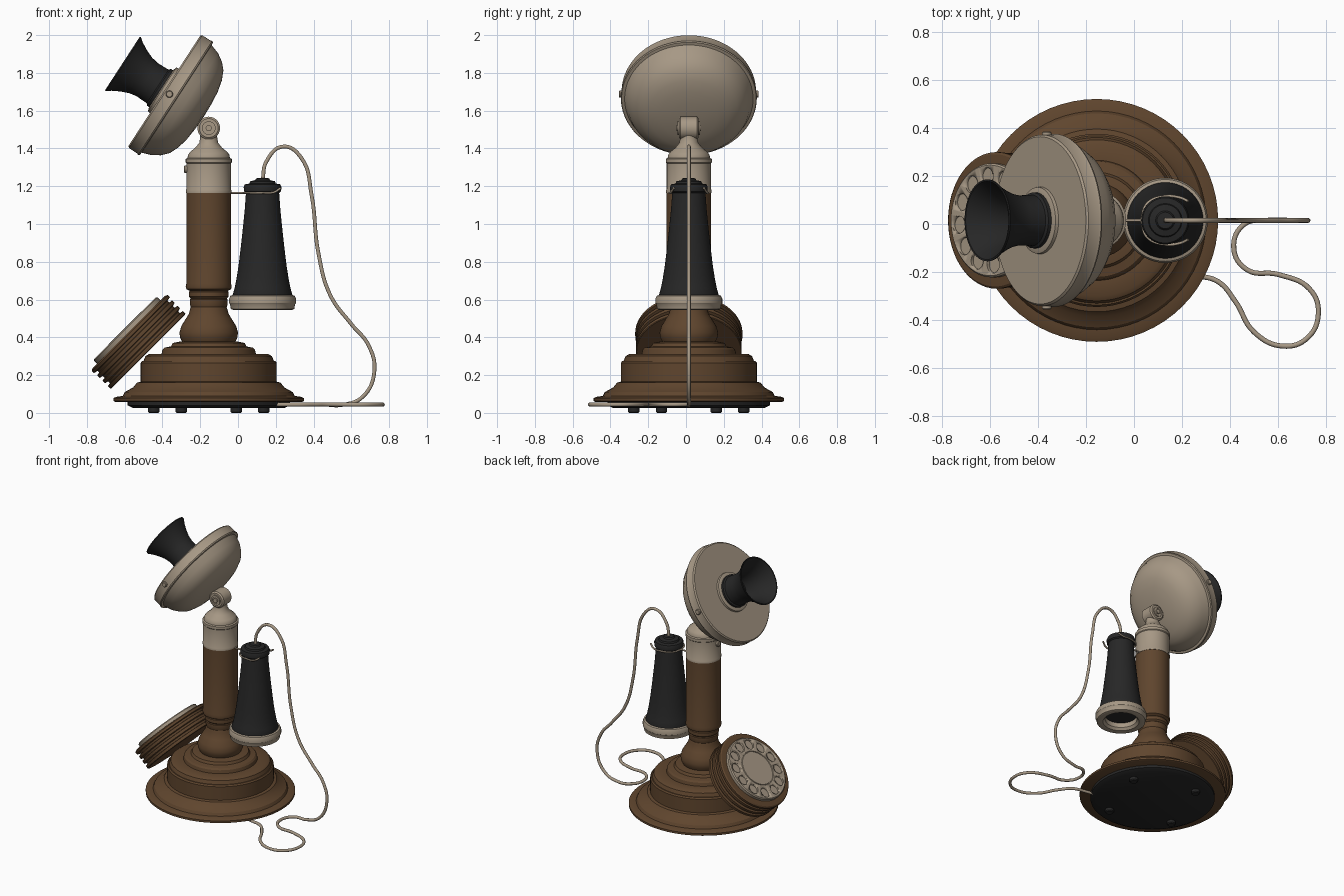
import bpy, bmesh, math
from mathutils import Vector

cube = bpy.data.objects.get("Cube")
if cube:
    bpy.data.objects.remove(cube, do_unlink=True)


def material(name, rgb):
    m = bpy.data.materials.new(name)
    m.use_nodes = True
    m.diffuse_color = (*rgb, 1)
    m.node_tree.nodes["Principled BSDF"].inputs["Base Color"].default_value = (*rgb, 1)
    return m


BROWN = material("brown wood", (0.115, 0.06, 0.027))
BEIGE = material("warm grey metal", (0.385, 0.315, 0.235))
BLACK = material("black shellac", (0.02, 0.02, 0.02))

AX, AY = -0.155, 0.015          # upright axis of the stand
UP = Vector((0, 0, 1))


def finish(name, bm, mat, loc=(0, 0, 0), axis=UP, angle=32):
    """Turn a bmesh into a smooth-shaded object whose z axis points along axis."""
    bmesh.ops.recalc_face_normals(bm, faces=bm.faces)
    me = bpy.data.meshes.new(name)
    bm.to_mesh(me)
    bm.free()
    ob = bpy.data.objects.new(name, me)
    bpy.context.collection.objects.link(ob)
    me.materials.append(mat)
    ob.location = loc
    ob.rotation_euler = Vector(axis).to_track_quat('Z', 'Y').to_euler()
    bpy.ops.object.select_all(action='DESELECT')
    ob.select_set(True)
    bpy.context.view_layer.objects.active = ob
    bpy.ops.object.shade_smooth_by_angle(angle=math.radians(angle))
    return ob


def lathe(name, profile, mat, loc=(AX, AY, 0), axis=UP, steps=64):
    """Spin a (radius, height) profile about the local z axis."""
    bm = bmesh.new()
    vs = [bm.verts.new((r, 0, z)) for r, z in profile]
    es = [bm.edges.new(p) for p in zip(vs, vs[1:])]
    bmesh.ops.spin(bm, geom=vs + es, cent=(0, 0, 0), axis=(0, 0, 1),
                   angle=math.tau, steps=steps, use_merge=True)
    bmesh.ops.remove_doubles(bm, verts=bm.verts, dist=1e-4)
    return finish(name, bm, mat, loc, axis)


def rod(name, r, length, mat, loc, axis, steps=24):
    return lathe(name, [(0, 0), (r, 0), (r, length * .8), (r * .8, length), (0, length)],
                 mat, loc, axis, steps)


def tube(name, points, r, mat):
    """Smooth round tube through points."""
    cu = bpy.data.curves.new(name, 'CURVE')
    cu.dimensions = '3D'
    cu.bevel_depth, cu.bevel_resolution, cu.resolution_u = r, 3, 8
    cu.use_fill_caps = True
    sp = cu.splines.new('BEZIER')
    sp.bezier_points.add(len(points) - 1)
    for bp, p in zip(sp.bezier_points, points):
        bp.co = p
        bp.handle_left_type = bp.handle_right_type = 'AUTO'
    ob = bpy.data.objects.new(name, cu)
    bpy.context.collection.objects.link(ob)
    cu.materials.append(mat)
    return ob


# Underside plate and feet
lathe("bottom_plate", [(0, .025), (.40, .025), (.43, .04), (.43, .065), (0, .065)], BLACK)
for k in range(4):
    a = math.radians(26.5 + 90 * k)
    rod("foot", .03, .03, BLACK, (AX + .325 * math.cos(a), AY + .325 * math.sin(a), .03), -UP)

# Stepped wooden base
lathe("base", [(0, .058), (.495, .058), (.505, .063), (.505, .078), (.49, .085), (.455, .09),
               (.445, .11), (.40, .135), (.38, .16), (.36, .165), (.36, .265), (.352, .275),
               (.345, .275), (.335, .30), (.315, .312), (.25, .312), (.245, .335), (.235, .345),
               (.20, .352), (.19, .37), (.15, .378), (0, .378)], BROWN)

# Turned wooden column
lathe("column", [(0, .37), (.14, .375), (.152, .40), (.155, .425), (.145, .46), (.12, .50),
                 (.105, .525), (.10, .545), (.095, .56), (.10, .575), (.10, .60), (.095, .605),
                 (.105, .615), (.105, .64), (.10, .645), (.118, .655), (.122, .67), (.118, .685),
                 (.118, 1.17), (0, 1.17)], BROWN)

# Metal collar and neck
lathe("collar", [(0, 1.16), (.12, 1.165), (.12, 1.18), (.117, 1.185), (.117, 1.32), (.122, 1.325),
                 (.122, 1.345), (.112, 1.35), (.11, 1.365), (.10, 1.38), (.07, 1.405),
                 (.05, 1.43), (.045, 1.46), (.045, 1.50), (0, 1.50)], BEIGE)
rod("collar_knob", .02, .02, BEIGE, (AX - .11, AY, 1.29), (-1, 0, 0))

# Tilting joint
lathe("joint", [(0, -.052), (.05, -.052), (.06, -.044), (.06, .044), (.05, .052), (0, .052)],
      BEIGE, (AX, AY, 1.508), (0, -1, 0), 40)
for s in (-1, 1):
    lathe("joint_bolt", [(.036, 0), (.036, .01), (.024, .01), (.024, .004), (.016, .004),
                         (.016, .014), (0, .014)], BEIGE, (AX, AY + s * .05, 1.508), (0, s, 0), 24)

# Transmitter head, its axis tilted up towards -x
HEAD = Vector((-.838, 0, .545))
FACE = Vector((-.39, AY, 1.705))
lathe("transmitter_head", [(0, -.25), (.08, -.247), (.15, -.24), (.21, -.226), (.26, -.204),
                           (.295, -.172), (.322, -.13), (.337, -.085), (.34, -.078), (.356, -.076),
                           (.36, -.068), (.356, -.06), (.356, -.008), (.348, 0), (0, 0)],
      BEIGE, FACE, HEAD, 80)
for s in (-1, 1):
    rod("head_screw", .019, .022, BEIGE, FACE - HEAD * .032 + Vector((0, s * .348, 0)), (0, s, 0))
lathe("mouthpiece_flange", [(0, 0), (.14, 0), (.138, .014), (.12, .02), (0, .02)],
      BEIGE, FACE, HEAD)

# Flared hollow mouthpiece
lathe("mouthpiece", [(0, .01), (.116, .01), (.116, .035), (.106, .042), (.104, .11), (.112, .15),
                     (.128, .19), (.152, .235), (.17, .258), (.17, .265), (.163, .264),
                     (.14, .23), (.116, .185), (.10, .14), (.09, .09), (.085, .05), (0, .05)],
      BLACK, FACE, HEAD)

# Ridged dial housing, leaning out to -x
DIAL = Vector((-1, 0, 1)).normalized()
SEAT = Vector((-.475, AY, .325))
ridges = [(0, 0), (.276, 0)]
for z in (0, .04, .08):
    ridges += [(.28, z + .003), (.28, z + .022), (.262, z + .025), (.262, z + .038)]
ridges += [(.284, .122), (.284, .138), (.275, .145), (.24, .147), (0, .147)]
lathe("dial_housing", ridges, BROWN, SEAT, DIAL)

# Dial plate with finger holes
plate = lathe("dial_plate", [(0, .14), (.237, .14), (.237, .168), (.23, .175), (.132, .175),
                             (.13, .170), (.126, .170), (.124, .176), (0, .176)],
              BEIGE, SEAT, DIAL)
bm = bmesh.new()
for k in range(12):
    a = math.tau * k / 12 + .1
    new = bmesh.ops.create_cone(bm, cap_ends=True, segments=24, radius1=.036, radius2=.036, depth=.04)
    bmesh.ops.translate(bm, verts=new["verts"],
                        vec=(.184 * math.cos(a), .184 * math.sin(a), .182))
cutter = finish("finger_hole_cutter", bm, BEIGE, SEAT, DIAL)
cutter.hide_render = True
cutter.hide_set(True)
mod = plate.modifiers.new("finger_holes", 'BOOLEAN')
mod.operation, mod.solver, mod.object = 'DIFFERENCE', 'EXACT', cutter

# Hanging receiver
RX = .13
lathe("receiver_body", [(0, .60), (.155, .60), (.158, .625), (.148, .66), (.138, .71), (.127, .78),
                        (.115, .88), (.104, .98), (.094, 1.08), (.088, 1.165), (.098, 1.172),
                        (.10, 1.195), (.094, 1.21), (.07, 1.214), (.066, 1.226), (.04, 1.232),
                        (.034, 1.242), (0, 1.244)], BLACK, (RX, AY, 0))
lathe("receiver_earpiece", [(.11, .60), (.11, .565), (.125, .548), (.155, .545), (.168, .55),
                            (.172, .575), (.177, .582), (.177, .605), (.17, .62), (.155, .625),
                            (.11, .60)], BEIGE, (RX, AY, 0))

# Hook fork that carries the receiver
tube("hook_stem", [(AX + .1, AY, 1.165), (-.02, AY, 1.165), (.03, AY, 1.165)], .006, BEIGE)
for s in (-1, 1):
    tube("hook_prong", [(.03, AY, 1.165), (.055, AY + s * .07, 1.165), (RX, AY + s * .1, 1.165),
                        (.19, AY + s * .095, 1.168), (.225, AY + s * .08, 1.19)], .006, BEIGE)

# Cord from the receiver down to the ground and back under the base
hang = [(RX, 1.23), (.15, 1.33), (.24, 1.41), (.335, 1.35), (.39, 1.15), (.425, .85),
        (.49, .62), (.6, .47), (.69, .36), (.722, .22), (.66, .085), (.55, .042)]
ground = [(.46, 0), (.415, -.1), (.47, -.19), (.6, -.21), (.73, -.27), (.767, -.37),
          (.72, -.475), (.62, -.508), (.5, -.45), (.42, -.32), (.35, -.24), (.26, -.215), (.17, -.2)]
tube("cord", [(x, AY, z) for x, z in hang] + [(x, y, .044) for x, y in ground], .0105, BEIGE)
